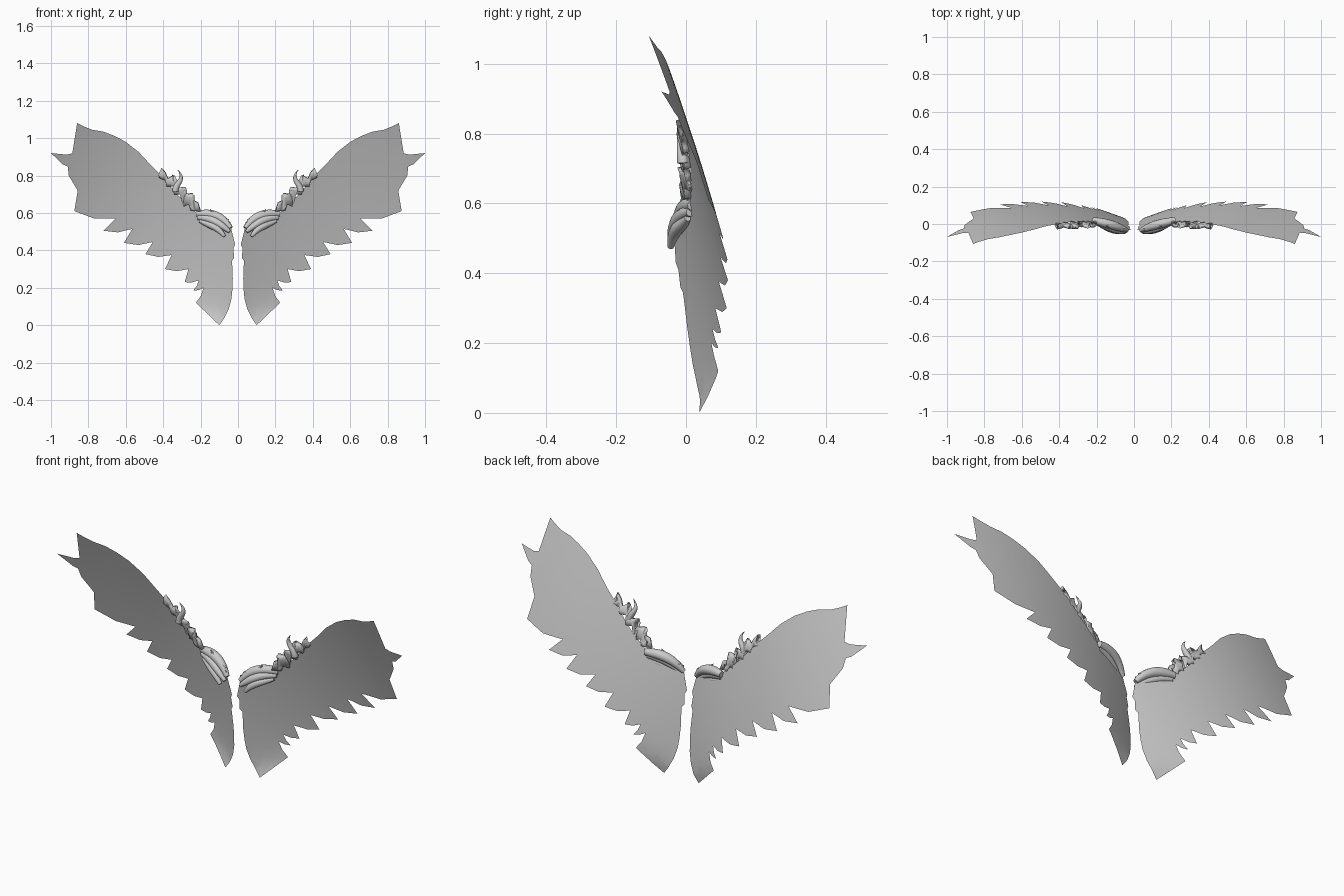
import bpy, bmesh, math
from mathutils import Vector
from mathutils.geometry import interpolate_bezier

if "Cube" in bpy.data.objects:
    bpy.data.objects.remove(bpy.data.objects["Cube"])

grey = bpy.data.materials.new("feather grey")
grey.diffuse_color = (0.6, 0.6, 0.6, 1)
grey.use_nodes = True
grey.node_tree.nodes["Principled BSDF"].inputs["Base Color"].default_value = grey.diffuse_color


def surface_y(x, z):
    """Cupped, swept surface shared by all wing parts."""
    d = x - 0.03
    slope = 0.485 - 0.303 * d - 0.142 * z - 0.35 * math.exp(-z / 0.05)
    return 0.03 - 0.08 * z - 0.1 * z * z + d * slope


def finish(bm, name, thickness=0):
    me = bpy.data.meshes.new(name)
    bm.to_mesh(me)
    bm.free()
    me.materials.append(grey)
    for p in me.polygons:
        p.use_smooth = True
    me.set_sharp_from_angle(angle=math.radians(40))
    ob = bpy.data.objects.new(name, me)
    bpy.context.collection.objects.link(ob)
    if thickness:
        so = ob.modifiers.new("thickness", 'SOLIDIFY')
        so.thickness, so.offset = thickness, 0
    ob.modifiers.new("mirror", 'MIRROR')
    return ob


def sheet(name, outline, step, y_shift=0.0, thickness=0):
    """Flat outline cut into a grid, then bent onto the wing surface."""
    bm = bmesh.new()
    bm.faces.new([bm.verts.new((x, 0, z)) for x, z in outline])
    bmesh.ops.triangulate(bm, faces=bm.faces[:])
    for axis in ((1, 0, 0), (0, 0, 1)):
        for i in range(1, int(1.1 / step) + 1):
            bmesh.ops.bisect_plane(bm, geom=bm.verts[:] + bm.edges[:] + bm.faces[:],
                                   plane_co=Vector(axis) * i * step, plane_no=axis)
    bmesh.ops.triangulate(bm, faces=bm.faces[:])
    for v in bm.verts:
        v.co.y = surface_y(v.co.x, v.co.z) + y_shift
    bm.normal_update()
    return finish(bm, name, thickness)


def tube(name, ctrl, r0, r1, r2, n=16, sides=12):
    """Tapered tube along a bezier: start, middle and end radius."""
    pts = interpolate_bezier(*[Vector(c) for c in ctrl], n)
    bm = bmesh.new()
    rings = []
    for i, p in enumerate(pts):
        t = i / (n - 1)
        r = r0 * (1 - t) ** 2 + (2 * r1 - (r0 + r2) / 2) * 2 * t * (1 - t) + r2 * t * t
        tan = (pts[min(i + 1, n - 1)] - pts[max(i - 1, 0)]).normalized()
        u = tan.cross(Vector((0, 1, 0))).normalized()
        w = tan.cross(u)
        rings.append([bm.verts.new(p + r * (math.cos(a) * u + math.sin(a) * w))
                      for a in (2 * math.pi * k / sides for k in range(sides))])
    for a, b in zip(rings, rings[1:]):
        for k in range(sides):
            m = (k + 1) % sides
            bm.faces.new((a[k], a[m], b[m], b[k]))
    bm.faces.new(rings[0])
    bm.faces.new(rings[-1])
    bmesh.ops.recalc_face_normals(bm, faces=bm.faces[:])
    return finish(bm, name)


# Wing membrane: inner edge, feather tips with notches between, leading edge
inner = [(.04, .55), (.035, .51), (.025, .47), (.015, .43), (.03, .40), (.02, .36),
         (.035, .34), (.028, .25), (.03, .19), (.035, .14), (.05, .085), (.075, .035)]
feathers = [  # tip, following notch
    ((.10, .00), (.105, .11)), ((.155, .09), (.145, .165)), ((.225, .12), (.185, .20)),
    ((.24, .185), (.21, .24)), ((.285, .23), (.265, .30)), ((.39, .30), (.355, .375)),
    ((.495, .38), (.455, .445)), ((.61, .44), (.565, .515)), ((.72, .505), (.655, .57)),
    ((.875, .61), (.765, .655)), ((.845, .70), (.80, .72)), ((.85, .735), (.785, .765)),
    ((.905, .80), (.855, .825)), ((1.0, .92), (.835, .93)), ((.845, .955), (.80, .96))]
leading = [(.835, 1.02), (.86, 1.08), (.83, 1.065), (.78, 1.045), (.72, 1.035), (.66, 1.012),
           (.60, .98), (.53, .925), (.47, .86), (.42, .81), (.38, .765), (.33, .705),
           (.28, .655), (.22, .60), (.15, .58), (.08, .565)]


def bowed(a, b, k):
    """Point halfway from a to b, pushed sideways by k."""
    return ((a[0] + b[0]) / 2 + k * (b[1] - a[1]), (a[1] + b[1]) / 2 - k * (b[0] - a[0]))


outline = list(inner)
for tip, notch in feathers:
    if outline[-1] != inner[-1]:
        outline.append(bowed(outline[-1], tip, 0.09))
    outline += [tip, bowed(tip, notch, -0.08), notch]
sheet("wing_feathers", outline + leading, 0.05)

# Thorny plate on the leading edge
thorns = [(.20, .61), (.215, .655), (.25, .672), (.243, .705), (.285, .70), (.28, .73),
          (.315, .735), (.35, .76), (.345, .80), (.375, .785), (.388, .815), (.41, .84),
          (.403, .805), (.42, .79), (.387, .775), (.38, .745), (.347, .745), (.34, .70),
          (.308, .70), (.30, .665), (.29, .64), (.26, .645), (.25, .615), (.225, .612)]
sheet("thorn_plate", thorns[::-1], 0.04, -0.008, 0.018)

# Curled horn on the plate
tube("curled_horn", [(.335, -.008, .715), (.335, -.01, .765), (.275, -.015, .775),
                     (.322, -.025, .83)], .017, .013, .001)

# Shoulder: overlapping folded lobes with drooping ends
tube("upper_lobe", [(.222, .02, .595), (.15, .005, .60), (.09, -.01, .59),
                    (.038, -.035, .52)], .016, .024, .012)
tube("middle_lobe", [(.215, .012, .575), (.14, -.01, .575), (.10, -.035, .545),
                     (.045, -.043, .50)], .012, .021, .009)
tube("lower_lobe", [(.205, .005, .558), (.14, -.015, .53), (.12, -.035, .535),
                    (.072, -.044, .475)], .009, .019, .009)

# Small spurs on top of the shoulder
for i, (x, z) in enumerate([(.20, .60), (.13, .595), (.075, .565)]):
    y = surface_y(x, z) + .005
    tube("shoulder_spur_%d" % (i + 1), [(x - .02, y, z - .01), (x, y, z + .005),
                                        (x + .01, y, z + .01), (x + .02, y, z + .025)],
         .012, .008, .001, 8, 8)
